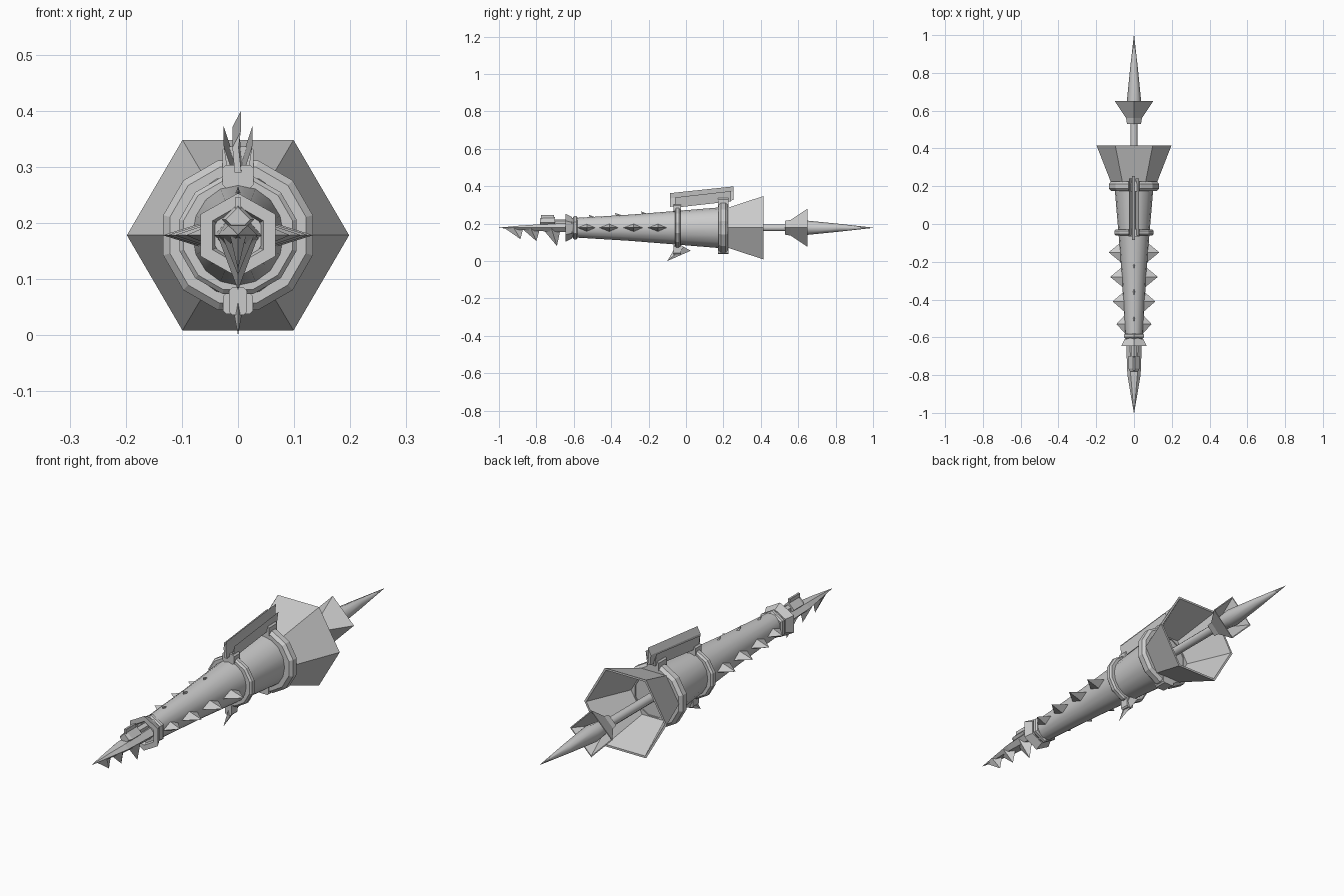
import bpy, bmesh, math
from mathutils import Vector as V

if "Cube" in bpy.data.objects:
    bpy.data.objects.remove(bpy.data.objects["Cube"])

AX = 0.178  # height of the long axis
grey = bpy.data.materials.new("steel_grey")
grey.diffuse_color = (0.6, 0.6, 0.6, 1)
grey.use_nodes = True
grey.node_tree.nodes["Principled BSDF"].inputs["Base Color"].default_value = grey.diffuse_color


def make(name, verts, faces, smooth=None):
    me = bpy.data.meshes.new(name)
    me.from_pydata([tuple(v) for v in verts], [], faces)
    bm = bmesh.new()
    bm.from_mesh(me)
    bmesh.ops.recalc_face_normals(bm, faces=bm.faces)
    bm.to_mesh(me)
    bm.free()
    me.materials.append(grey)
    ob = bpy.data.objects.new(name, me)
    bpy.context.collection.objects.link(ob)
    if smooth:
        bpy.ops.object.select_all(action='DESELECT')
        bpy.context.view_layer.objects.active = ob
        ob.select_set(True)
        bpy.ops.object.shade_smooth_by_angle(angle=math.radians(smooth))
    return ob


def loft(name, stations, n, start=0.0, smooth=None, closed=False, zc=AX):
    """Rings (y, rx, rz) about the long axis; closed joins last ring to first."""
    verts, faces = [], []
    for y, rx, rz in stations:
        for i in range(n):
            a = math.radians(start) + 2 * math.pi * i / n
            verts.append((rx * math.cos(a), y, zc + rz * math.sin(a)))
    m = len(stations)
    for s in range(m if closed else m - 1):
        p, q = s * n, (s + 1) % m * n
        faces += [(p + i, p + (i + 1) % n, q + (i + 1) % n, q + i) for i in range(n)]
    if not closed:
        faces += [tuple(range(n)), tuple(range((m - 1) * n, m * n))]
    return make(name, verts, faces, smooth)


def spike(name, base, tip, u, v):
    """Four-sided pyramid on a diamond base."""
    b, u, v = V(base), V(u), V(v)
    return make(name, [b + u, b + v, b - u, b - v, V(tip)],
                [(0, 1, 2, 3), (0, 1, 4), (1, 2, 4), (2, 3, 4), (3, 0, 4)])


def block(name, x, y0, y1, z0, z1, c=0.006):
    """Box centred on x = 0 with chamfered long edges."""
    prof = [(-x, z0 + c), (-x + c, z0), (x - c, z0), (x, z0 + c),
            (x, z1 - c), (x - c, z1), (c - x, z1), (-x, z1 - c)]
    return sweep(name, prof, y0, y1, 0)


def sweep(name, prof, y0, y1, rise):
    """Cross-section in x-z carried along y with a rise at the far end."""
    n = len(prof)
    verts = [(x, y0, z) for x, z in prof] + [(x, y1, z + rise) for x, z in prof]
    faces = [(i, (i + 1) % n, n + (i + 1) % n, n + i) for i in range(n)]
    return make(name, verts, faces + [tuple(range(n)), tuple(range(n, 2 * n))])


# Tapered barrel
loft("barrel", [(-0.63, 0.044, 0.05), (-0.30, 0.063, 0.07), (-0.05, 0.082, 0.09),
                (0.22, 0.105, 0.112)], 16, 0, 40)

# Hollow six-sided flare
loft("flared_bell", [(0.21, 0.118, 0.118), (0.415, 0.198, 0.196),
                     (0.415, 0.188, 0.186), (0.225, 0.106, 0.106)], 6, 0, closed=True)

# Collars
def collar(name, y0, y1, ri, ro, n, start=0.0):
    c = (y1 - y0) * 0.25
    loft(name, [(y0, ri, ri), (y0, ro - c, ro - c), (y0 + c, ro, ro), (y1 - c, ro, ro),
                (y1, ro - c, ro - c), (y1, ri, ri)], n, start, closed=True)

collar("rear_collar", 0.175, 0.225, 0.09, 0.138, 12, 15)
collar("middle_collar", -0.06, -0.03, 0.07, 0.108, 12, 15)
collar("muzzle_collar", -0.605, -0.58, 0.035, 0.062, 6, 30)
loft("muzzle_ring", [(-0.645, 0.052, 0.052), (-0.645, 0.077, 0.075), (-0.61, 0.058, 0.058),
                     (-0.61, 0.04, 0.04)], 6, 30, closed=True)

# Clamp blocks above and below the collars
block("rear_top_clamp", 0.028, 0.172, 0.228, 0.29, 0.336)
block("rear_bottom_clamp", 0.027, 0.172, 0.228, 0.038, 0.075)
block("middle_top_clamp", 0.028, -0.066, -0.026, 0.262, 0.303)
block("middle_bottom_clamp", 0.016, -0.066, -0.026, 0.036, 0.085)

# Long top fins: a curved centre blade and two side blades
sweep("centre_fin", [(-0.006, 0.29), (-0.010, 0.335), (0.005, 0.363),
                     (0.001, 0.335), (0.006, 0.29)], -0.085, 0.255, 0.036)
for side, s in (("left", -1), ("right", 1)):
    sweep(side + "_fin", [(s * 0.008, 0.285), (s * 0.026, 0.34), (s * 0.018, 0.285)],
          -0.06, 0.24, 0.034)

# Side teeth along the barrel
for s in (-1, 1):
    for i, (y, x) in enumerate([(-0.15, 0.134), (-0.28, 0.126), (-0.41, 0.113), (-0.53, 0.093)]):
        r = 0.082 + 0.064 * (y + 0.05)
        spike("side_tooth", (s * (r - 0.012), y, AX), (s * x, y, AX),
              (0, 0.058, 0), (0, 0, 0.022))

# Small studs on top of the barrel
for y, z in ((-0.22, 0.265), (-0.36, 0.258), (-0.50, 0.247)):
    spike("top_stud", (0, y + 0.02, z - 0.025), (0, y - 0.02, z),
          (0.009, 0, 0), (0, 0.03, 0))

# Bottom horn
spike("bottom_horn", (0, -0.01, 0.075), (0, -0.10, 0.0), (0.014, 0, 0), (0, 0.035, -0.02))

# Pointed snout with teeth hanging below
loft("snout", [(-0.62, 0.042, 0.028), (-0.80, 0.035, 0.02), (-0.90, 0.018, 0.012),
               (-1.0, 0.0008, 0.0008)], 6, 0)
for y, tip, z, w in ((-0.92, -0.885, 0.117, 0.014), (-0.83, -0.80, 0.107, 0.028),
                     (-0.72, -0.69, 0.08, 0.036)):
    spike("lower_tooth", (0, y, 0.176), (0, tip, z), (w, 0, 0), (0, 0.05, 0))

# Front sight on the snout
loft("sight_tube", [(-0.70, 0.017, 0.017), (-0.62, 0.017, 0.017)], 6, 30, zc=0.205)
loft("sight_head", [(-0.78, 0.022, 0.022), (-0.765, 0.029, 0.029), (-0.70, 0.029, 0.029)],
     4, 0, zc=0.206)
block("sight_post", 0.005, -0.775, -0.705, 0.21, 0.246, 0.001)

# Rear rod, four-sided cup and long spike
loft("rear_rod", [(0.2, 0.02, 0.02), (0.60, 0.02, 0.02)], 8, 22.5, 50)
loft("rear_cup", [(0.53, 0.037, 0.037), (0.56, 0.042, 0.042), (0.65, 0.102, 0.102),
                  (0.65, 0.096, 0.096), (0.575, 0.036, 0.036), (0.53, 0.015, 0.015)],
     4, 0, closed=True)
loft("rear_spike", [(0.58, 0.03, 0.03), (0.65, 0.038, 0.038), (0.82, 0.021, 0.021),
                    (1.0, 0.0008, 0.0008)], 8, 0, 50)
